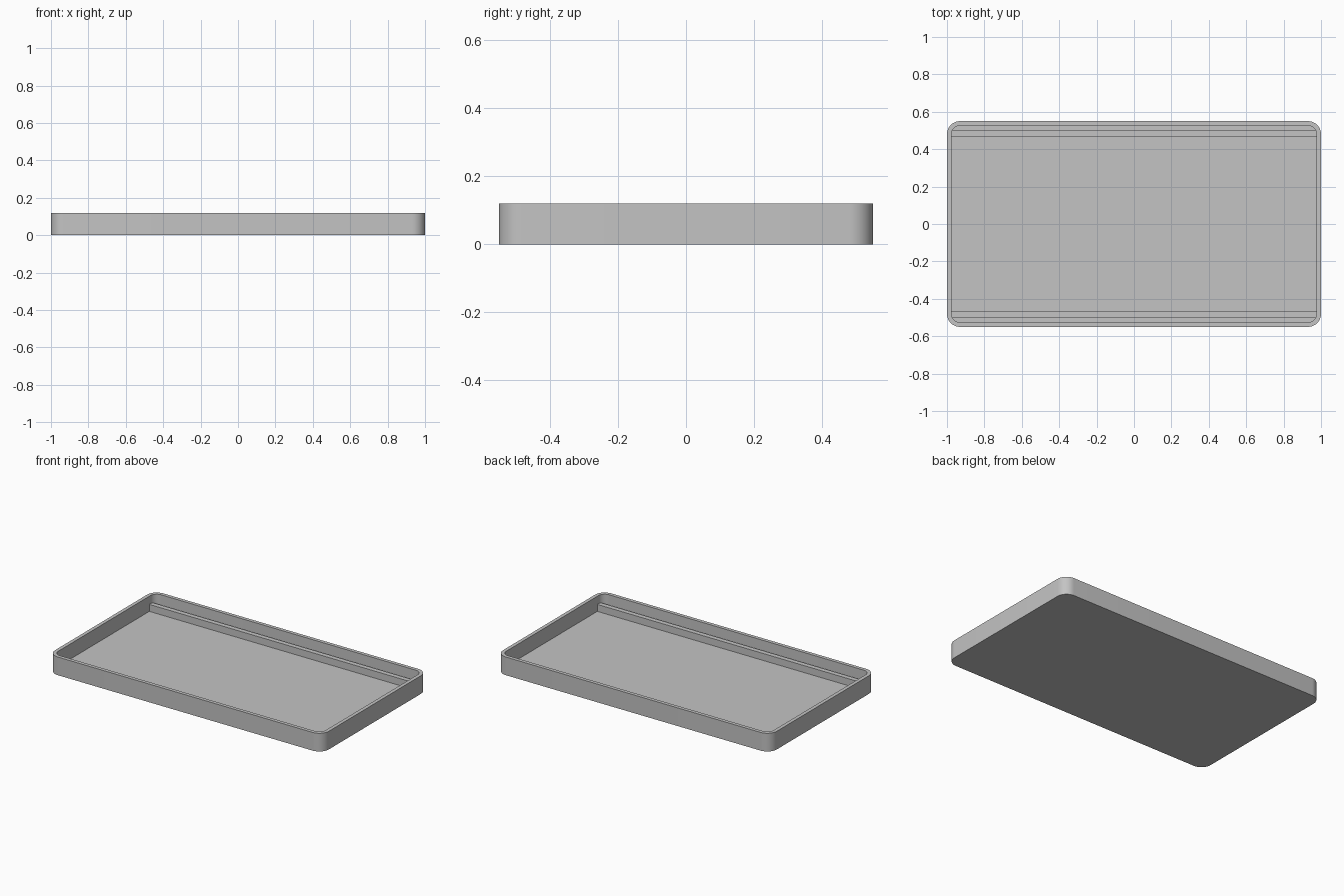
import bpy, bmesh, math

# Remove the default object
cube = bpy.data.objects.get("Cube")
if cube:
    bpy.data.objects.remove(cube, do_unlink=True)

HALF_X, HALF_Y, HEIGHT = 1.0, 0.55, 0.12
WALL, FLOOR, RADIUS = 0.024, 0.02, 0.07
RAIL_Y, RAIL_WIDTH, RAIL_TOP = 0.485, 0.032, 0.066
CORNER_STEPS = 10

grey = bpy.data.materials.new("plain_grey")
grey.use_nodes = True
color = (0.55, 0.55, 0.55, 1)
grey.diffuse_color = color
grey.node_tree.nodes["Principled BSDF"].inputs["Base Color"].default_value = color


def finish(bm, name):
    bmesh.ops.recalc_face_normals(bm, faces=bm.faces)
    mesh = bpy.data.meshes.new(name)
    bm.to_mesh(mesh)
    bm.free()
    mesh.materials.append(grey)
    obj = bpy.data.objects.new(name, mesh)
    bpy.context.collection.objects.link(obj)
    return obj


def rounded_loop(bm, inset, z):
    """Ring of vertices around a rounded rectangle."""
    r = RADIUS - inset
    ring = []
    for i, (sx, sy) in enumerate([(1, 1), (-1, 1), (-1, -1), (1, -1)]):
        for k in range(CORNER_STEPS + 1):
            a = math.pi / 2 * (i + k / CORNER_STEPS)
            ring.append(bm.verts.new((sx * (HALF_X - RADIUS) + r * math.cos(a),
                                      sy * (HALF_Y - RADIUS) + r * math.sin(a), z)))
    return ring


# Tray: outer wall, rim, inner wall and floor
bm = bmesh.new()
rings = [rounded_loop(bm, inset, z) for inset, z in
         [(0, 0), (0, HEIGHT), (WALL, HEIGHT), (WALL, FLOOR)]]
for low, high in zip(rings, rings[1:]):
    for i in range(len(low)):
        j = (i + 1) % len(low)
        bm.faces.new((low[i], low[j], high[j], high[i]))
bm.faces.new(rings[0])
bm.faces.new(rings[-1])
tray = finish(bm, "tray")
bpy.ops.object.select_all(action="DESELECT")
tray.select_set(True)
bpy.context.view_layer.objects.active = tray
bpy.ops.object.shade_smooth_by_angle(angle=math.radians(30))

# Rails standing just inside the long walls, ends let into the short walls
for name, side in [("front_rail", -1), ("back_rail", 1)]:
    bm = bmesh.new()
    bmesh.ops.create_cube(bm, size=1)
    bottom = FLOOR / 2
    size = (2 * (HALF_X - WALL / 2) - WALL / 2, RAIL_WIDTH, RAIL_TOP - bottom)
    bmesh.ops.scale(bm, vec=size, verts=bm.verts)
    bmesh.ops.translate(bm, vec=(0, side * RAIL_Y, (RAIL_TOP + bottom) / 2), verts=bm.verts)
    finish(bm, name)
